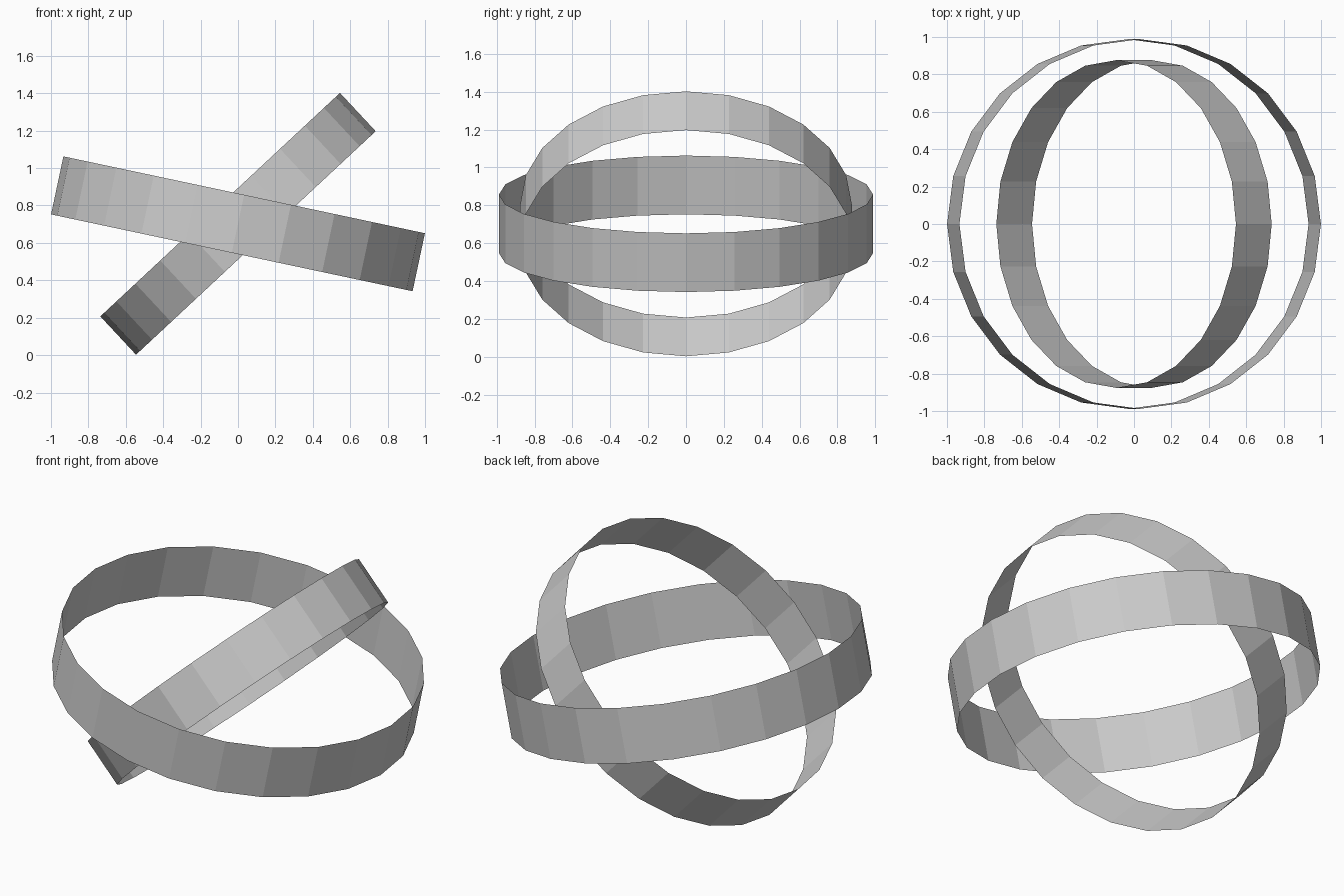
import bpy
from math import radians

if "Cube" in bpy.data.objects:
    bpy.data.objects.remove(bpy.data.objects["Cube"])


def band(name, radius, width, tilt):
    # Open, single-walled 24-sided hoop tilted about the y axis
    bpy.ops.mesh.primitive_cylinder_add(
        vertices=24, radius=radius, depth=width, end_fill_type='NOTHING',
        location=(0, 0, 0.702), rotation=(0, radians(tilt), 0))
    bpy.context.object.name = name


# Two crossing hoops sharing one centre
band("outer_ring", 0.988, 0.317, 12)
band("inner_ring", 0.876, 0.28, -43)
